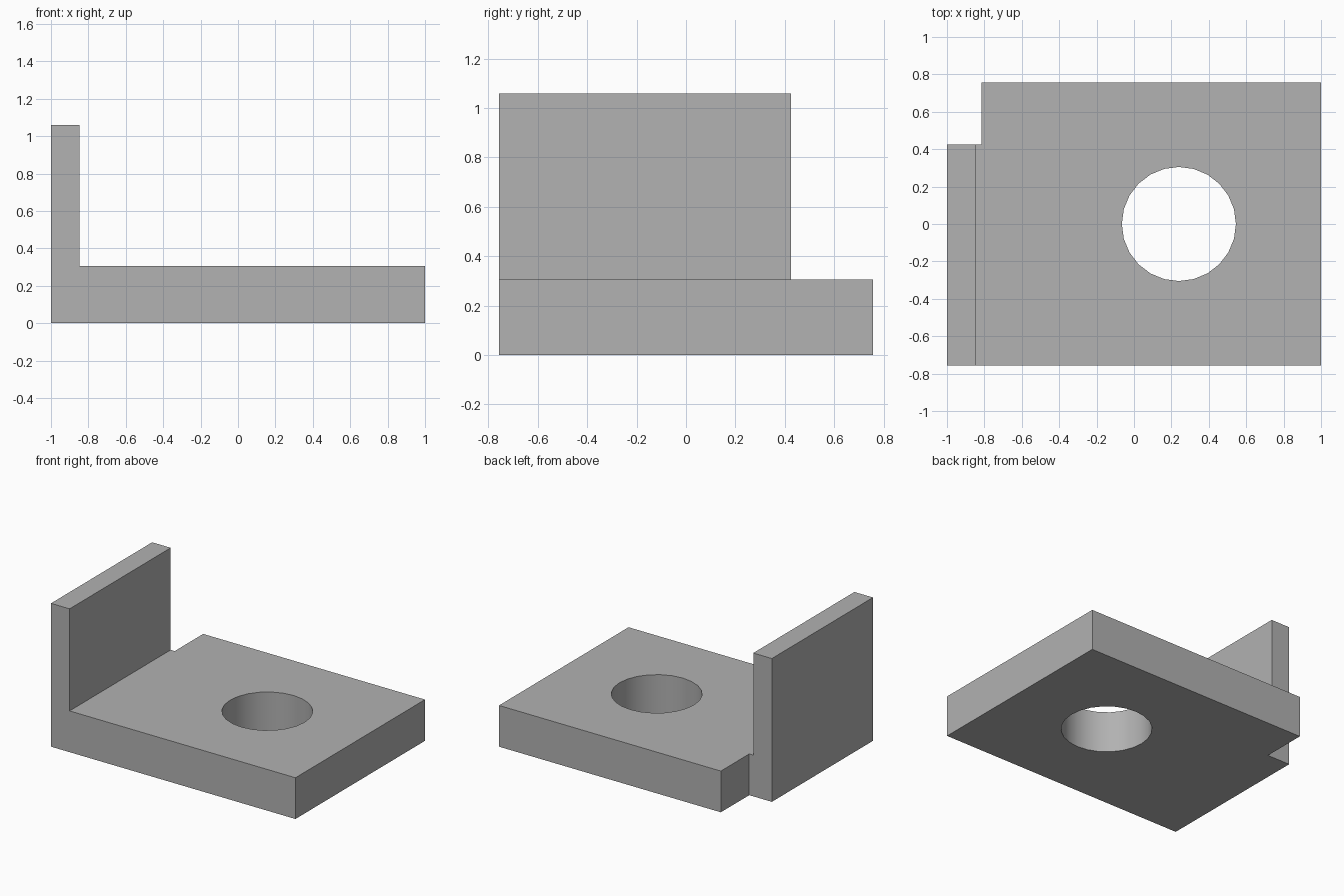
import bpy
import bmesh
import math
from mathutils import Matrix, Vector

if "Cube" in bpy.data.objects:
    bpy.data.objects.remove(bpy.data.objects["Cube"], do_unlink=True)

BASE_H, WALL_H, HALF_Y = 0.305, 1.06, 0.757
WALL_X, NOTCH_X, NOTCH_Y = -0.848, -0.815, 0.425
HOLE_X, HOLE_R = 0.24, 0.305

grey = bpy.data.materials.new("plain grey")
grey.use_nodes = True
color = (0.445, 0.445, 0.445, 1)
grey.diffuse_color = color
grey.node_tree.nodes["Principled BSDF"].inputs["Base Color"].default_value = color


def add_object(name, bm):
    bmesh.ops.recalc_face_normals(bm, faces=bm.faces)
    mesh = bpy.data.meshes.new(name)
    bm.to_mesh(mesh)
    bm.free()
    mesh.materials.append(grey)
    obj = bpy.data.objects.new(name, mesh)
    bpy.context.collection.objects.link(obj)
    return obj


def extrude_profile(name, points, direction):
    bm = bmesh.new()
    face = bm.faces.new([bm.verts.new(p) for p in points])
    result = bmesh.ops.extrude_face_region(bm, geom=[face], use_keep_orig=True)
    verts = [g for g in result["geom"] if isinstance(g, bmesh.types.BMVert)]
    bmesh.ops.translate(bm, verts=verts, vec=Vector(direction))
    return add_object(name, bm)


# L-shaped bracket: base plate with upright wall
profile = [(-1, 0), (1, 0), (1, BASE_H), (WALL_X, BASE_H), (WALL_X, WALL_H), (-1, WALL_H)]
bracket = extrude_profile("angle_bracket", [(x, -HALF_Y, z) for x, z in profile],
                          (0, 2 * HALF_Y, 0))

# Rear corner notch
corner = [(-2, NOTCH_Y), (NOTCH_X, NOTCH_Y), (NOTCH_X, 2), (-2, 2)]
notch = extrude_profile("notch_cutter", [(x, y, -1) for x, y in corner], (0, 0, 3))

# Round through-hole
bm = bmesh.new()
bmesh.ops.create_cone(bm, cap_ends=True, segments=24, radius1=HOLE_R, radius2=HOLE_R,
                      depth=2, matrix=Matrix.Translation((HOLE_X, 0, 0)))
hole = add_object("hole_cutter", bm)

# Cut, then discard the cutters
bpy.context.view_layer.objects.active = bracket
for cutter in (notch, hole):
    cutter.hide_render = True
    mod = bracket.modifiers.new(cutter.name, 'BOOLEAN')
    mod.operation, mod.solver, mod.object = 'DIFFERENCE', 'EXACT', cutter
    bpy.ops.object.modifier_apply(modifier=mod.name)
    bpy.data.objects.remove(cutter, do_unlink=True)

# Smooth bore, crisp edges
bpy.ops.object.select_all(action='DESELECT')
bracket.select_set(True)
bpy.ops.object.shade_smooth_by_angle(angle=math.radians(30))
